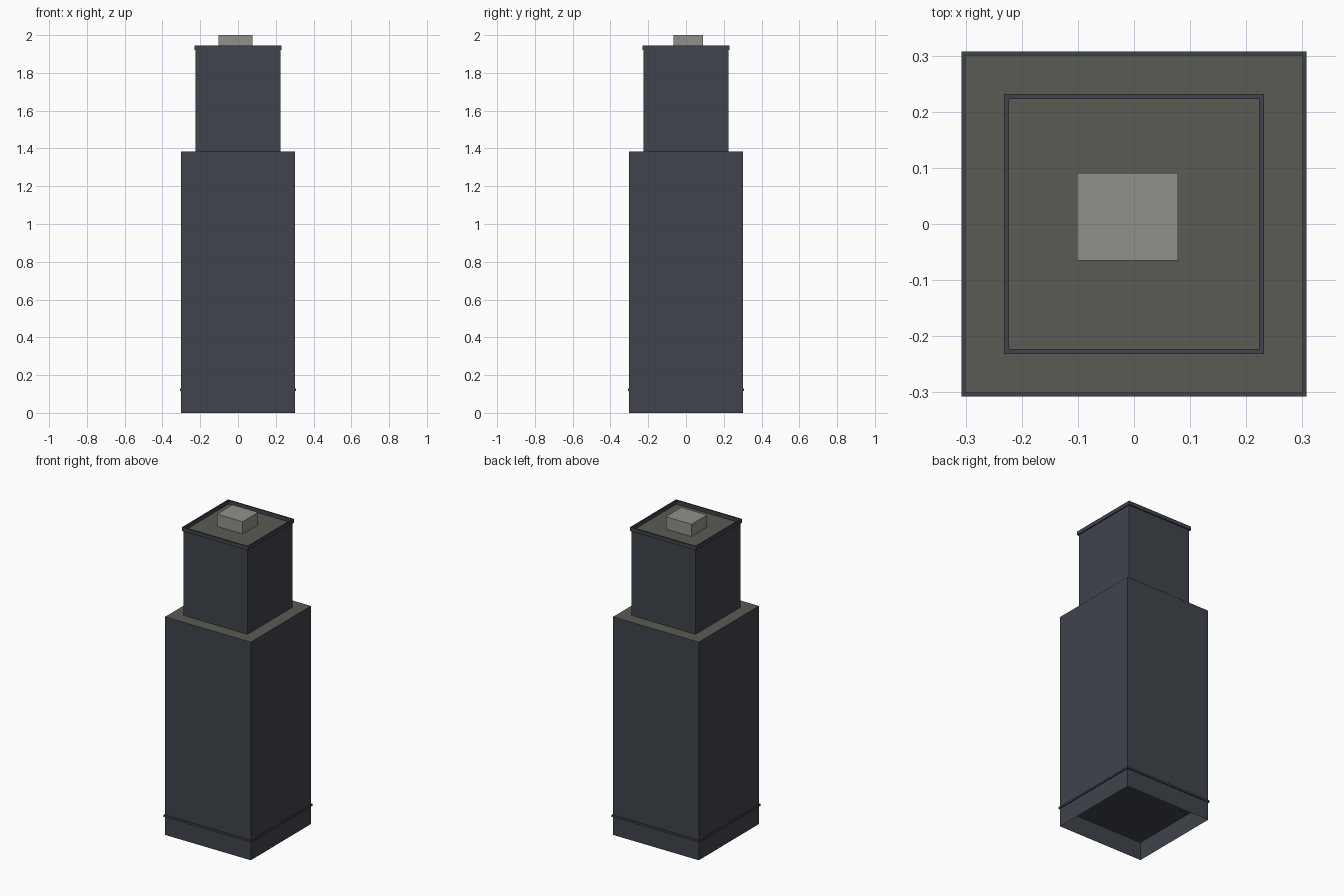
import bpy
import bmesh

if "Cube" in bpy.data.objects:
    bpy.data.objects.remove(bpy.data.objects["Cube"], do_unlink=True)


def make_material(name, colour):
    mat = bpy.data.materials.new(name)
    mat.use_nodes = True
    mat.diffuse_color = (*colour, 1)
    mat.node_tree.nodes["Principled BSDF"].inputs["Base Color"].default_value = (*colour, 1)
    return mat


wall = make_material("slate wall", (0.050, 0.057, 0.070))
roof = make_material("warm grey roof", (0.105, 0.104, 0.088))
vent = make_material("light grey vent", (0.285, 0.285, 0.258))


def finish(name, bm, materials):
    mesh = bpy.data.meshes.new(name)
    bm.to_mesh(mesh)
    bm.free()
    for mat in materials:
        mesh.materials.append(mat)
    obj = bpy.data.objects.new(name, mesh)
    bpy.context.collection.objects.link(obj)
    return obj


def box(name, x, y, z, materials, open_sides=()):
    """Box between (min, max) ranges; upward faces take the last material.
    open_sides lists the vertical directions (-1 or 1) left without a face."""
    bm = bmesh.new()
    bmesh.ops.create_cube(bm, size=1)
    for v in bm.verts:
        v.co = [r[0] if c < 0 else r[1] for c, r in zip(v.co, (x, y, z))]
    bm.normal_update()
    for f in bm.faces:
        if f.normal.z > 0.5:
            f.material_index = len(materials) - 1
    gone = [f for f in bm.faces if round(f.normal.z) in open_sides]
    bmesh.ops.delete(bm, geom=gone, context='FACES_ONLY')
    return finish(name, bm, materials)


def square(half):
    return (-half, half)


def block(name, half, z, materials, open_sides=()):
    return box(name, square(half), square(half), z, materials, open_sides)


def square_ring(name, inner, outer, z, material):
    """Square frame: four-sided rings of points bridged around the section."""
    bm = bmesh.new()
    corners = ((-1, -1), (1, -1), (1, 1), (-1, 1))
    section = ((outer, z[0]), (outer, z[1]), (inner, z[1]), (inner, z[0]))
    rings = [[bm.verts.new((cx * h, cy * h, height)) for cx, cy in corners]
             for h, height in section]
    for i in range(4):
        a, b = rings[i], rings[(i + 1) % 4]
        for j in range(4):
            k = (j + 1) % 4
            bm.faces.new((a[j], a[k], b[k], b[j]))
    bmesh.ops.recalc_face_normals(bm, faces=bm.faces)
    return finish(name, bm, [material])


# Hollow ground-floor walls, open underneath
block("base_walls", 0.301, (0, 0.116), [wall], (-1, 1))

# Thin ledge slab, which also closes the base from above
block("base_ledge", 0.3075, (0.116, 0.128), [wall])

# Two stacked tower sections with flat roofs
block("lower_tower", 0.301, (0.128, 1.385), [wall, roof], (-1,))
block("upper_tower", 0.2245, (1.385, 1.922), [wall, roof], (-1,))

# Raised rim round the upper roof
square_ring("roof_parapet", 0.2225, 0.2315, (1.922, 1.946), wall)

# Off-centre rooftop vent box
box("roof_vent", (-0.102, 0.078), (-0.065, 0.091), (1.922, 2.0), [vent])
